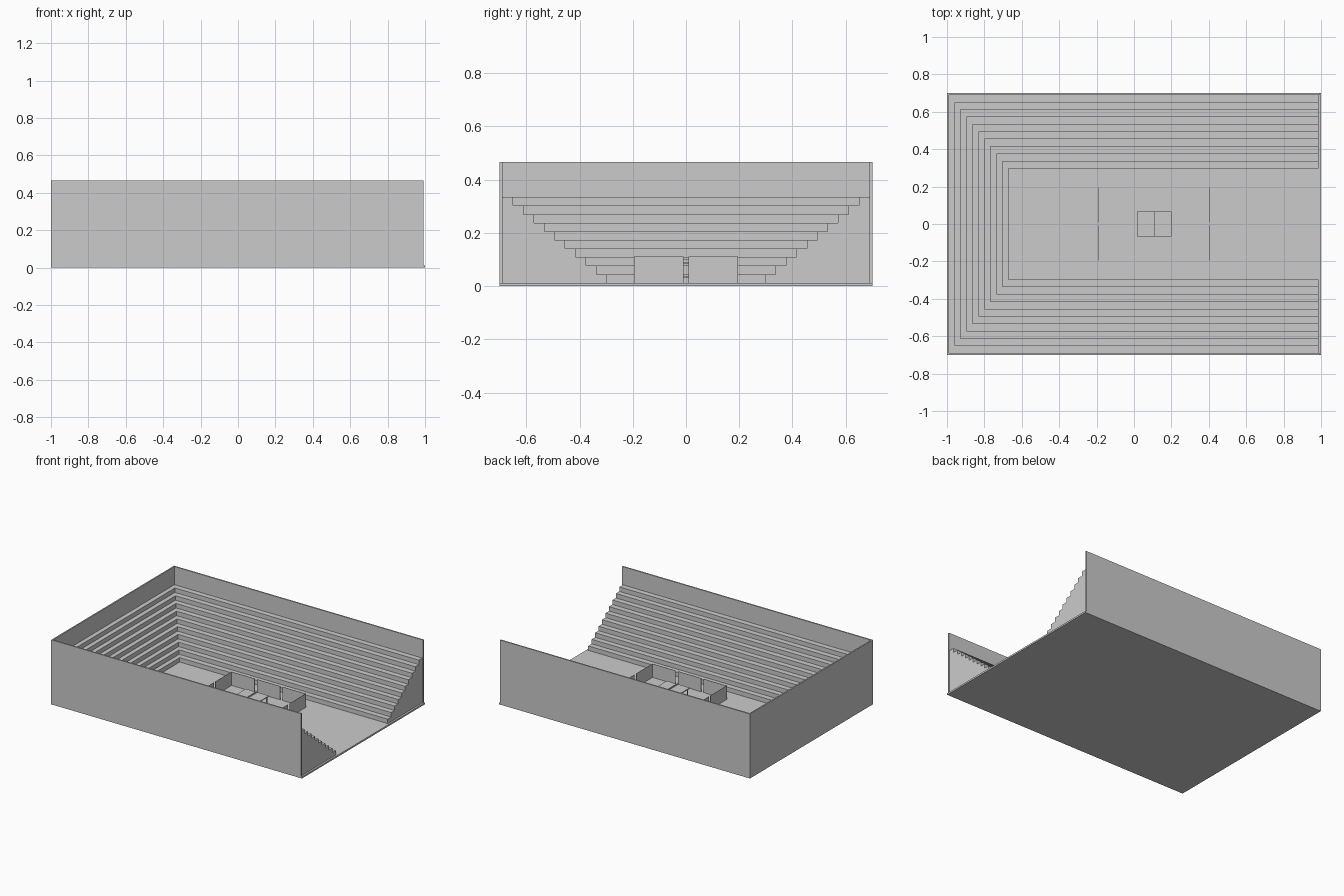
import bpy
import bmesh

cube = bpy.data.objects.get("Cube")
if cube:
    bpy.data.objects.remove(cube, do_unlink=True)

grey = bpy.data.materials.new("plain grey")
grey.use_nodes = True
COLOUR = (0.6, 0.6, 0.6, 1)
grey.diffuse_color = COLOUR
grey.node_tree.nodes["Principled BSDF"].inputs["Base Color"].default_value = COLOUR


def finish(name, bm):
    bmesh.ops.recalc_face_normals(bm, faces=bm.faces)
    mesh = bpy.data.meshes.new(name)
    bm.to_mesh(mesh)
    bm.free()
    mesh.materials.append(grey)
    obj = bpy.data.objects.new(name, mesh)
    bpy.context.collection.objects.link(obj)
    return obj


def box(name, x0, x1, y0, y1, z0, z1):
    bm = bmesh.new()
    bmesh.ops.create_cube(bm, size=1)
    for v in bm.verts:
        v.co = [a + (c + 0.5) * (b - a)
                for c, a, b in zip(v.co, (x0, y0, z0), (x1, y1, z1))]
    return finish(name, bm)


# Floor and the three outer walls; the +x end is open
FLOOR, TOP, WALL = 0.012, 0.465, 0.01
box("floor", -1, 1, -0.7, 0.7, 0, FLOOR)
box("front_wall", -1, 0.993, -0.7, -0.7 + WALL, FLOOR, TOP)
box("back_wall", -1, 0.993, 0.7 - WALL, 0.7, FLOOR, TOP)
box("end_wall", -1, -1 + WALL, -0.7 + WALL, 0.7 - WALL, FLOOR, TOP)

# U-shaped seating: a stair profile swept round two mitred corners
STEPS, RISE, IN_Y, IN_X = 10, 0.0322, 0.296, -0.672
RUN_Y, RUN_X, END = 0.0394, 0.0318, 0.987
profile = [(0, FLOOR)]
for i in range(STEPS):
    z = FLOOR + (i + 1) * RISE
    profile += [(i, z), (i + 1, z)]
profile.append((STEPS, FLOOR))

bm = bmesh.new()
rings = []
for side, at_end in ((-1, True), (-1, False), (1, False), (1, True)):
    rings.append([bm.verts.new((END if at_end else IN_X - RUN_X * t,
                                side * (IN_Y + RUN_Y * t), z)) for t, z in profile])
n = len(profile)
for a, b in zip(rings, rings[1:]):
    for i in range(n):
        j = (i + 1) % n
        bm.faces.new((a[i], a[j], b[j], b[i]))
bm.faces.new(rings[0])
bm.faces.new(rings[-1])
finish("tiered_seating", bm)

# Court barriers: three panels along each side, two across each end
CX, PANEL, PITCH, HIGH, THIN = 0.108, 0.186, 0.204, 0.11, 0.001
HALF_X, HALF_Y = 0.296, 0.195
for side, label in ((-1, "front"), (1, "back")):
    for k in (-1, 0, 1):
        x, y = CX + k * PITCH, side * HALF_Y
        box(f"{label}_barrier", x - PANEL / 2, x + PANEL / 2,
            y - THIN, y + THIN, FLOOR, HIGH)
for side, label in ((-1, "right"), (1, "left")):
    for k in (-0.5, 0.5):
        x, y = CX + side * HALF_X, k * PITCH
        box(f"{label}_barrier", x - THIN, x + THIN,
            y - PANEL / 2, y + PANEL / 2, FLOOR, HIGH)

# Games table with net, legs and cross bars
TX, TY, LEG = 0.0925, 0.067, 0.003
box("table_top", CX - TX, CX + TX, -TY, TY, 0.084, 0.09)
box("table_net", CX - 0.0005, CX + 0.0005, -TY, TY, 0.09, 0.1)
for sx in (-1, 1):
    x = CX + sx * 0.08
    for sy in (-1, 1):
        y = sy * 0.058
        box("table_leg", x - LEG, x + LEG, y - LEG, y + LEG, FLOOR, 0.084)
    box("table_cross_bar", x - LEG, x + LEG, -0.055, 0.055, 0.031, 0.037)
